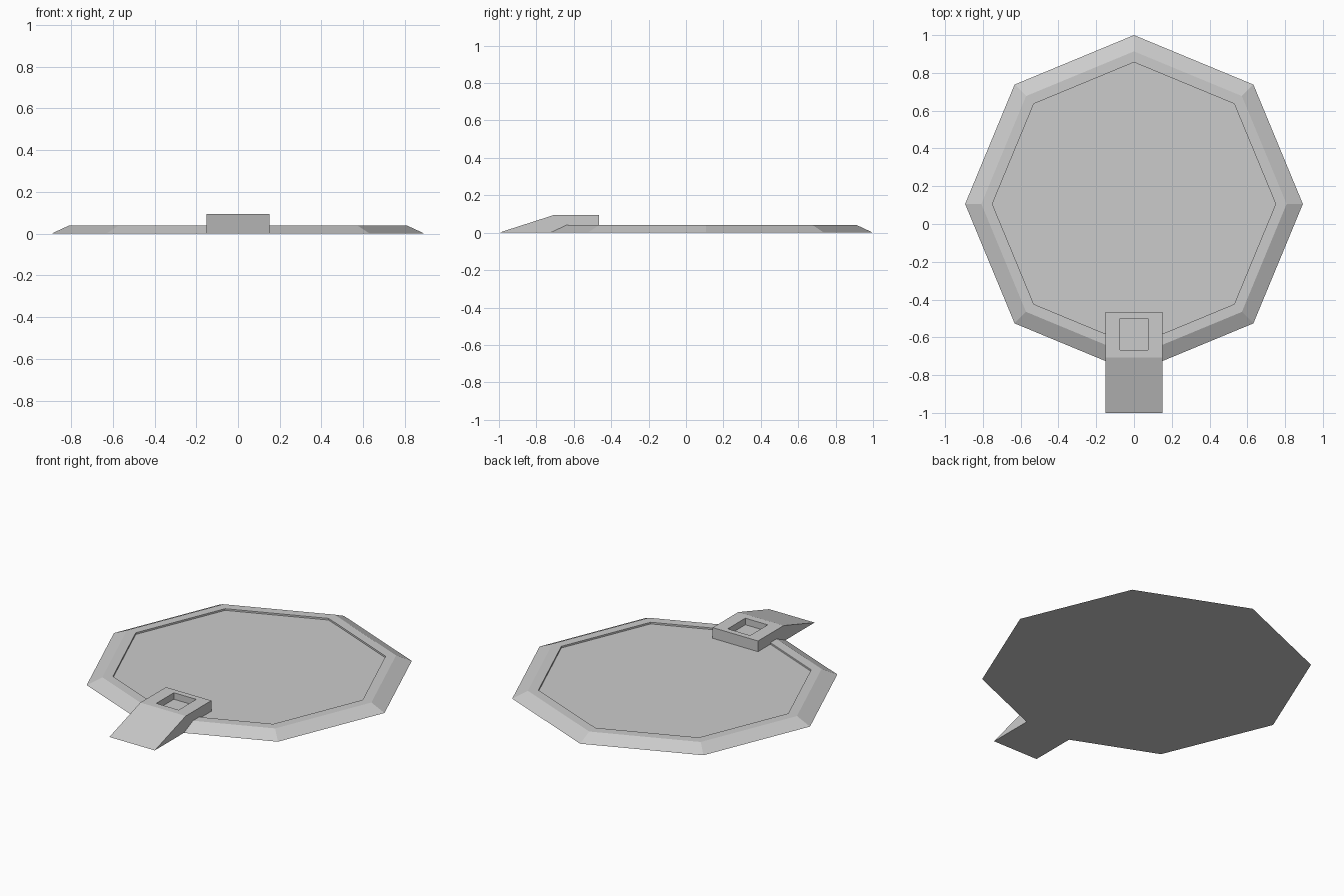
import bpy, bmesh, math

if "Cube" in bpy.data.objects:
    bpy.data.objects.remove(bpy.data.objects["Cube"])

SIDES = 8
CENTRE_Y = 0.106


def finish(name, bm):
    bmesh.ops.recalc_face_normals(bm, faces=bm.faces)
    mesh = bpy.data.meshes.new(name)
    bm.to_mesh(mesh)
    bm.free()
    obj = bpy.data.objects.new(name, mesh)
    bpy.context.collection.objects.link(obj)
    return obj


def loft(name, rings):
    """Join equal-length rings of points and cap both ends."""
    bm = bmesh.new()
    loops = [[bm.verts.new(p) for p in ring] for ring in rings]
    for a, b in zip(loops, loops[1:]):
        for i in range(len(a)):
            j = (i + 1) % len(a)
            bm.faces.new((a[i], a[j], b[j], b[i]))
    bm.faces.new(loops[0])
    bm.faces.new(loops[-1])
    return finish(name, bm)


def octagon(radius, z):
    step = 2 * math.pi / SIDES
    return [(radius * math.cos(i * step), CENTRE_Y + radius * math.sin(i * step), z)
            for i in range(SIDES)]


# Octagonal tray: sloped outer skirt, flat rim, shallow sunken floor
loft("octagonal_tray", [octagon(r, z) for r, z in
                        ((0.894, 0), (0.808, 0.04), (0.75, 0.04), (0.75, 0.03))])

# Entry ramp block: side profile (y, z) extruded across x
profile = [(-1.0, 0), (-0.466, 0), (-0.466, 0.094), (-0.708, 0.094)]
ramp = loft("entry_ramp", [[(x, y, z) for y, z in profile] for x in (-0.15, 0.15)])

# Rectangular pocket in the top of the ramp block
pocket = [(-0.074, -0.666), (0.074, -0.666), (0.074, -0.5), (-0.074, -0.5)]
cutter = loft("pocket_cutter", [[(x, y, z) for x, y in pocket] for z in (0.055, 0.15)])
cutter.hide_render = True
cutter.hide_set(True)
cut = ramp.modifiers.new("pocket", "BOOLEAN")
cut.operation = "DIFFERENCE"
cut.solver = "EXACT"
cut.object = cutter
